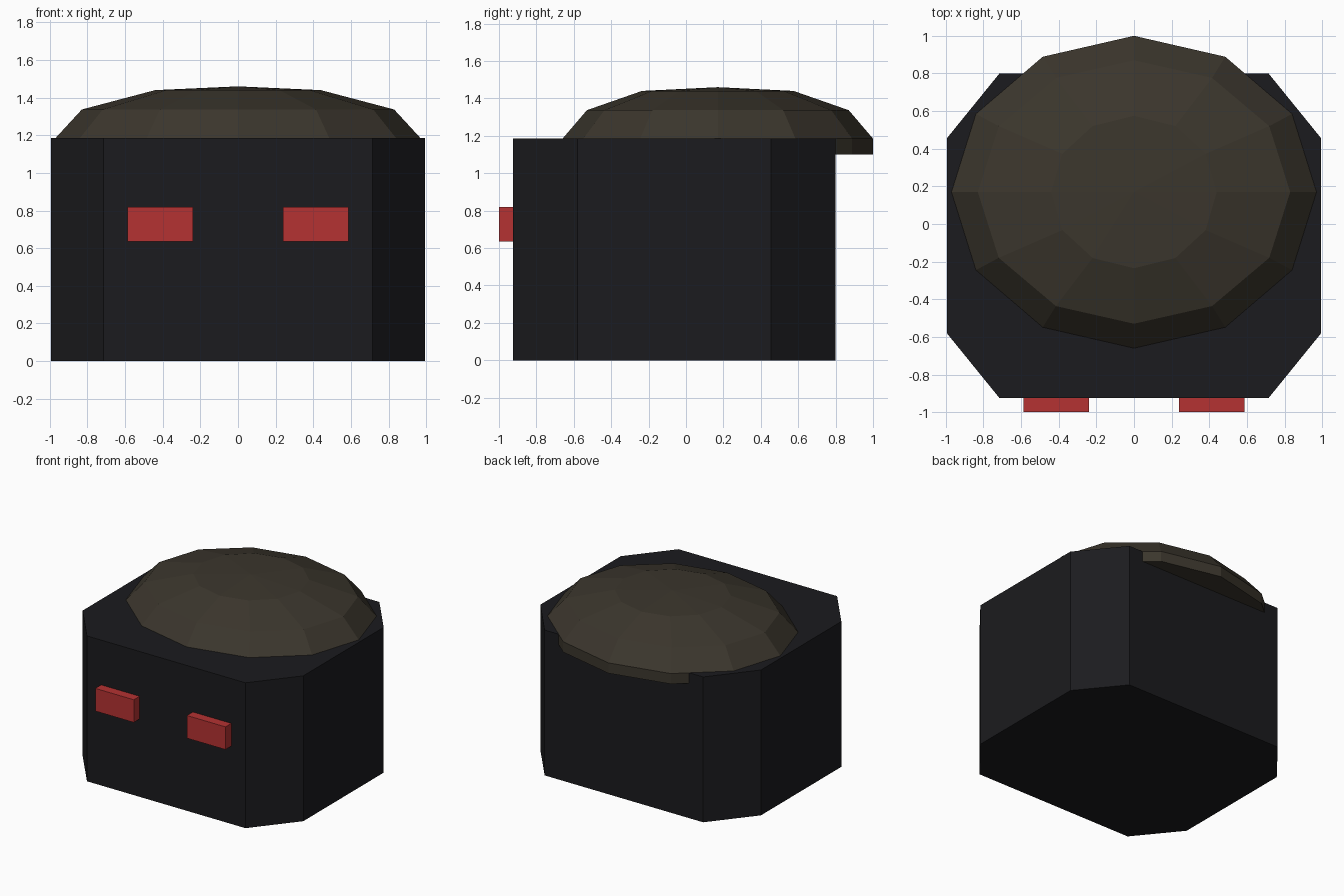
import bpy, bmesh
from math import cos, sin, pi

if "Cube" in bpy.data.objects:
    bpy.data.objects.remove(bpy.data.objects["Cube"])


def material(name, rgb):
    m = bpy.data.materials.new(name)
    m.diffuse_color = (*rgb, 1)
    m.use_nodes = True
    m.node_tree.nodes["Principled BSDF"].inputs["Base Color"].default_value = m.diffuse_color
    return m


def loft(name, rings, mat, tip=None):
    """Join stacked rings of points; cap the bottom, and close the top flat or to a tip."""
    bm = bmesh.new()
    loops = [[bm.verts.new(p) for p in ring] for ring in rings]
    n = len(loops[0])
    for a, b in zip(loops, loops[1:]):
        for i in range(n):
            j = (i + 1) % n
            bm.faces.new((a[i], a[j], b[j], b[i]))
    bm.faces.new(loops[0][::-1])
    top = loops[-1]
    if tip:
        t = bm.verts.new(tip)
        for i in range(n):
            bm.faces.new((top[i], top[(i + 1) % n], t))
    else:
        bm.faces.new(top)
    bmesh.ops.recalc_face_normals(bm, faces=bm.faces[:])
    me = bpy.data.meshes.new(name)
    bm.to_mesh(me)
    bm.free()
    me.materials.append(mat)
    ob = bpy.data.objects.new(name, me)
    bpy.context.collection.objects.link(ob)
    return ob


black = material("black", (0.011, 0.011, 0.013))
brown = material("brown", (0.044, 0.037, 0.026))
red = material("red", (0.46, 0.032, 0.032))

# Body: eight-sided block with chamfered corners
right = [(0.715, -0.925), (0.995, -0.58), (0.995, 0.455), (0.715, 0.80)]
outline = right + [(-x, y) for x, y in reversed(right)]
loft("body", [[(x, y, z) for x, y in outline] for z in (0, 1.185)], black)

# Cap: twelve-sided oval dome with a short straight rim, set towards the back
CY = 0.17
profile = [(0.97, 0.83, 1.10), (0.97, 0.83, 1.185), (0.83, 0.70, 1.337), (0.44, 0.405, 1.44)]
loft("cap", [[(rx * cos(i * pi / 6), CY + ry * sin(i * pi / 6), z) for i in range(12)]
             for rx, ry, z in profile], brown, tip=(0, CY, 1.46))

# Eyes: two red blocks on the front
for side, s in (("left", -1), ("right", 1)):
    base = [(s * 0.24, -1.0), (s * 0.587, -1.0), (s * 0.587, -0.90), (s * 0.24, -0.90)]
    loft(side + "_eye", [[(x, y, z) for x, y in base] for z in (0.635, 0.82)], red)
